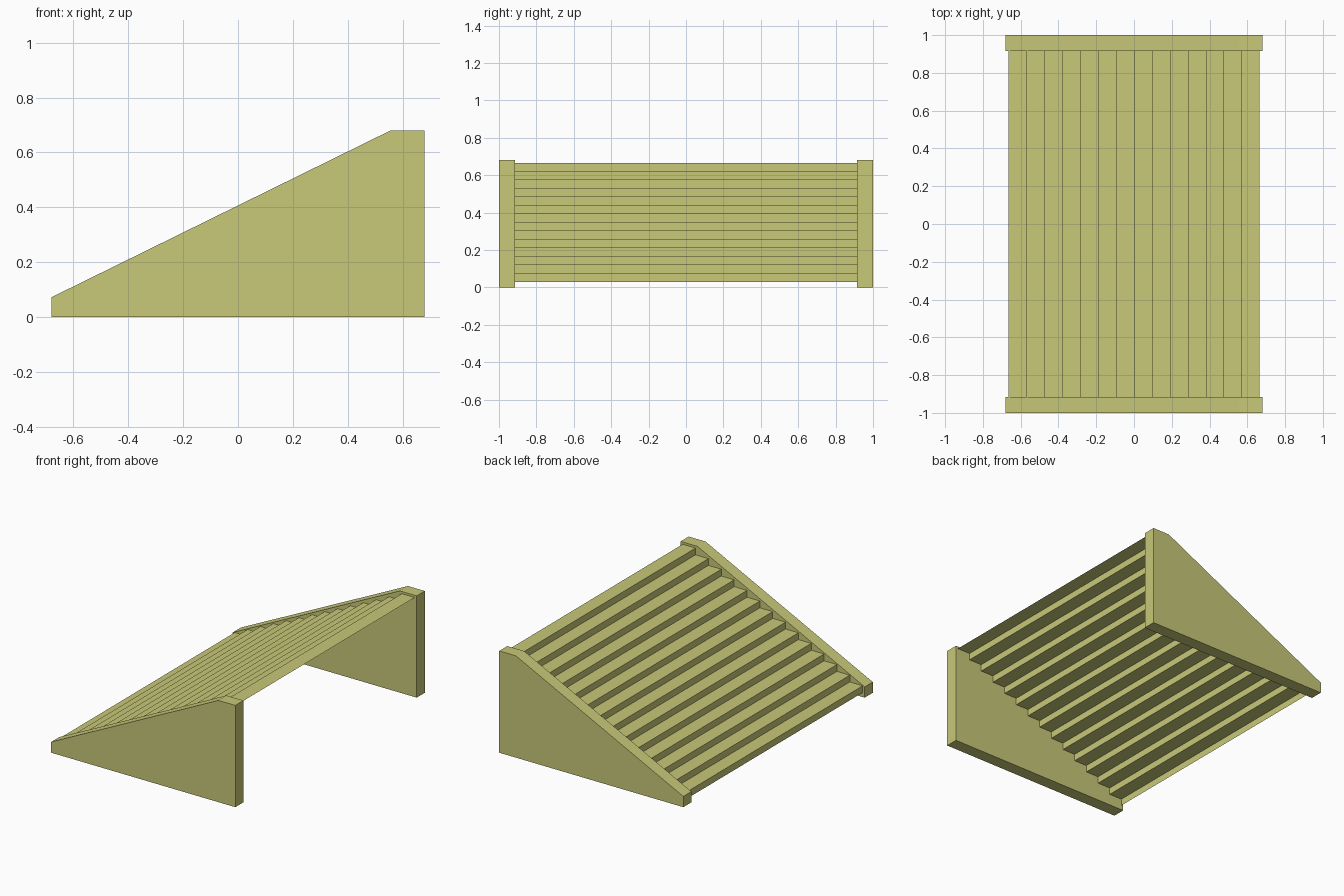
import bpy
import bmesh

cube = bpy.data.objects.get("Cube")
if cube:
    bpy.data.objects.remove(cube, do_unlink=True)

# Single flat colour
COLOUR = (0.58, 0.58, 0.19, 1)
mat = bpy.data.materials.new("pale olive")
mat.use_nodes = True
mat.diffuse_color = COLOUR
mat.node_tree.nodes["Principled BSDF"].inputs["Base Color"].default_value = COLOUR


def finish(bm, name):
    mesh = bpy.data.meshes.new(name)
    bm.to_mesh(mesh)
    bm.free()
    mesh.materials.append(mat)
    obj = bpy.data.objects.new(name, mesh)
    bpy.context.collection.objects.link(obj)
    return obj


def sweep_y(bm, edges_or_faces, depth):
    """Extrude geometry along y by the given depth."""
    if isinstance(edges_or_faces[0], bmesh.types.BMFace):
        out = bmesh.ops.extrude_face_region(bm, geom=edges_or_faces)
    else:
        out = bmesh.ops.extrude_edge_only(bm, edges=edges_or_faces)
    verts = [g for g in out["geom"] if isinstance(g, bmesh.types.BMVert)]
    bmesh.ops.translate(bm, verts=verts, vec=(0, depth, 0))


# Sloped side panels, one at each end of the flight
END, INNER = 1.0, 0.915
PROFILE = [(-0.68, 0), (0.68, 0), (0.68, 0.68), (0.556, 0.68), (-0.68, 0.072)]


def side_panel(name, y_start):
    bm = bmesh.new()
    face = bm.faces.new([bm.verts.new((x, y_start, z)) for x, z in PROFILE])
    sweep_y(bm, [face], END - INNER)
    bmesh.ops.recalc_face_normals(bm, faces=bm.faces)
    finish(bm, name)


side_panel("front_side_panel", -END)
side_panel("back_side_panel", INNER)

# Thin folded sheet of risers and treads between the panels
STEPS = 14
HALF, BOTTOM, TOP = 0.665, 0.03, 0.665
run = 2 * HALF / STEPS
rise = (TOP - BOTTOM) / STEPS

bm = bmesh.new()
points = [(-HALF, BOTTOM)]
for i in range(STEPS):
    z = BOTTOM + (i + 1) * rise
    points += [(-HALF + i * run, z), (-HALF + (i + 1) * run, z)]
verts = [bm.verts.new((x, -INNER, z)) for x, z in points]
edges = [bm.edges.new(pair) for pair in zip(verts, verts[1:])]
sweep_y(bm, edges, 2 * INNER)
bm.normal_update()
# Treads face up, risers face the low end
bmesh.ops.reverse_faces(
    bm, faces=[f for f in bm.faces if f.normal.z < -0.5 or f.normal.x > 0.5])
finish(bm, "stair_treads")
